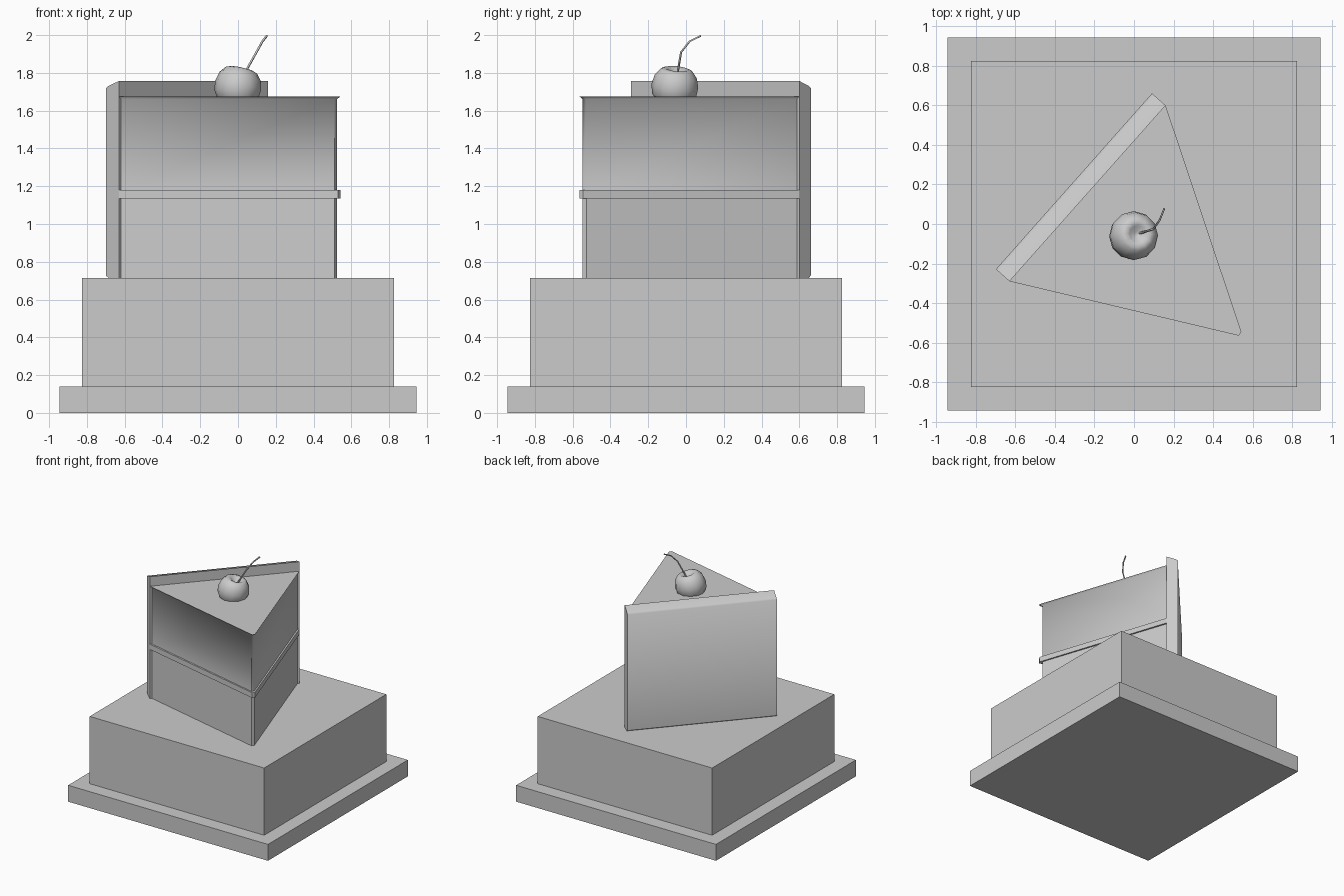
import bpy, bmesh, math
from mathutils import Vector, Matrix

if "Cube" in bpy.data.objects:
    bpy.data.objects.remove(bpy.data.objects["Cube"])


def finish(name, bm, angle=None):
    bmesh.ops.recalc_face_normals(bm, faces=bm.faces)
    me = bpy.data.meshes.new(name)
    bm.to_mesh(me)
    bm.free()
    ob = bpy.data.objects.new(name, me)
    bpy.context.collection.objects.link(ob)
    if angle:
        bpy.ops.object.select_all(action='DESELECT')
        ob.select_set(True)
        bpy.context.view_layer.objects.active = ob
        bpy.ops.object.shade_smooth_by_angle(angle=math.radians(angle))
    return ob


def loft(name, rings, angle=None):
    """Skin a list of equal closed rings and cap both ends."""
    bm = bmesh.new()
    vs = [[bm.verts.new(p) for p in r] for r in rings]
    n = len(vs[0])
    for a, b in zip(vs, vs[1:]):
        for i in range(n):
            j = (i + 1) % n
            bm.faces.new((a[i], a[j], b[j], b[i]))
    bm.faces.new(vs[0])
    bm.faces.new(vs[-1])
    return finish(name, bm, angle)


def square(h, z):
    return [(-h, -h, z), (h, -h, z), (h, h, z), (-h, h, z)]


# Stepped plinth
loft("base_plate", [square(0.945, 0), square(0.945, 0.14)])
loft("plinth_block", [square(0.825, 0.14), square(0.825, 0.715)])

# Cake slice: blunt triangle, inset from its two cut sides
LEFT, RIGHT = Vector((-0.63, -0.29)), Vector((0.16, 0.60))
TIP_A, TIP_B = Vector((0.53, -0.565)), Vector((0.543, -0.545))
ALONG = (RIGHT - LEFT).normalized()
INWARD = (LEFT + RIGHT - TIP_A - TIP_B).normalized()


def slice_ring(inset, z):
    pts = [LEFT + ALONG * inset * 0.9, TIP_A + INWARD * inset * 1.4,
           TIP_B + INWARD * inset * 1.4, RIGHT - ALONG * inset * 0.9]
    return [(p.x, p.y, z) for p in pts]


def slice_part(name, steps, angle=None):
    loft(name, [slice_ring(i, z) for i, z in steps], angle)


slice_part("lower_sponge", [(0.018, 0.715), (0.018, 1.135)])
slice_part("cream_filling", [(0, 1.135), (0, 1.18)])
slice_part("upper_sponge", [(0.018, 1.18), (0.018, 1.662), (0, 1.675)], 65)

# Frosting slab along the back, profile as (distance outward, height)
OUT = Vector((-ALONG.y, ALONG.x))
profile = [(0, 0.715), (0.075, 0.715), (0.092, 0.727), (0.092, 1.718),
           (0.078, 1.73), (0, 1.757)]


def slab_ring(p):
    return [(p.x + OUT.x * t, p.y + OUT.y * t, z) for t, z in profile]


loft("back_frosting", [slab_ring(LEFT), slab_ring(RIGHT)], 50)

# Cherry: turned profile with a dimple, tilted to the right
tilt = (Matrix.Translation((-0.003, -0.06, 1.718))
        @ Matrix.Rotation(math.radians(14), 4, Vector((-0.45, 1, 0))))
rings = []
for r, h in [(0.03, -0.113), (0.085, -0.085), (0.118, -0.035), (0.124, 0.015),
             (0.112, 0.065), (0.085, 0.099), (0.063, 0.107), (0.042, 0.098),
             (0.012, 0.075)]:
    rings.append([tilt @ Vector((r * math.cos(a), r * math.sin(a), h))
                  for a in (math.tau * k / 12 for k in range(12))])
loft("cherry", rings, 60)

# Bent stem
cu = bpy.data.curves.new("cherry_stem", 'CURVE')
cu.dimensions = '3D'
cu.bevel_depth = 0.006
cu.bevel_resolution = 0
cu.use_fill_caps = True
path = [(0.028, -0.047, 1.785), (0.098, -0.026, 1.91),
        (0.13, 0.02, 1.968), (0.153, 0.078, 1.996)]
sp = cu.splines.new('POLY')
sp.points.add(len(path) - 1)
for pt, co in zip(sp.points, path):
    pt.co = (*co, 1)
bpy.context.collection.objects.link(bpy.data.objects.new("cherry_stem", cu))
